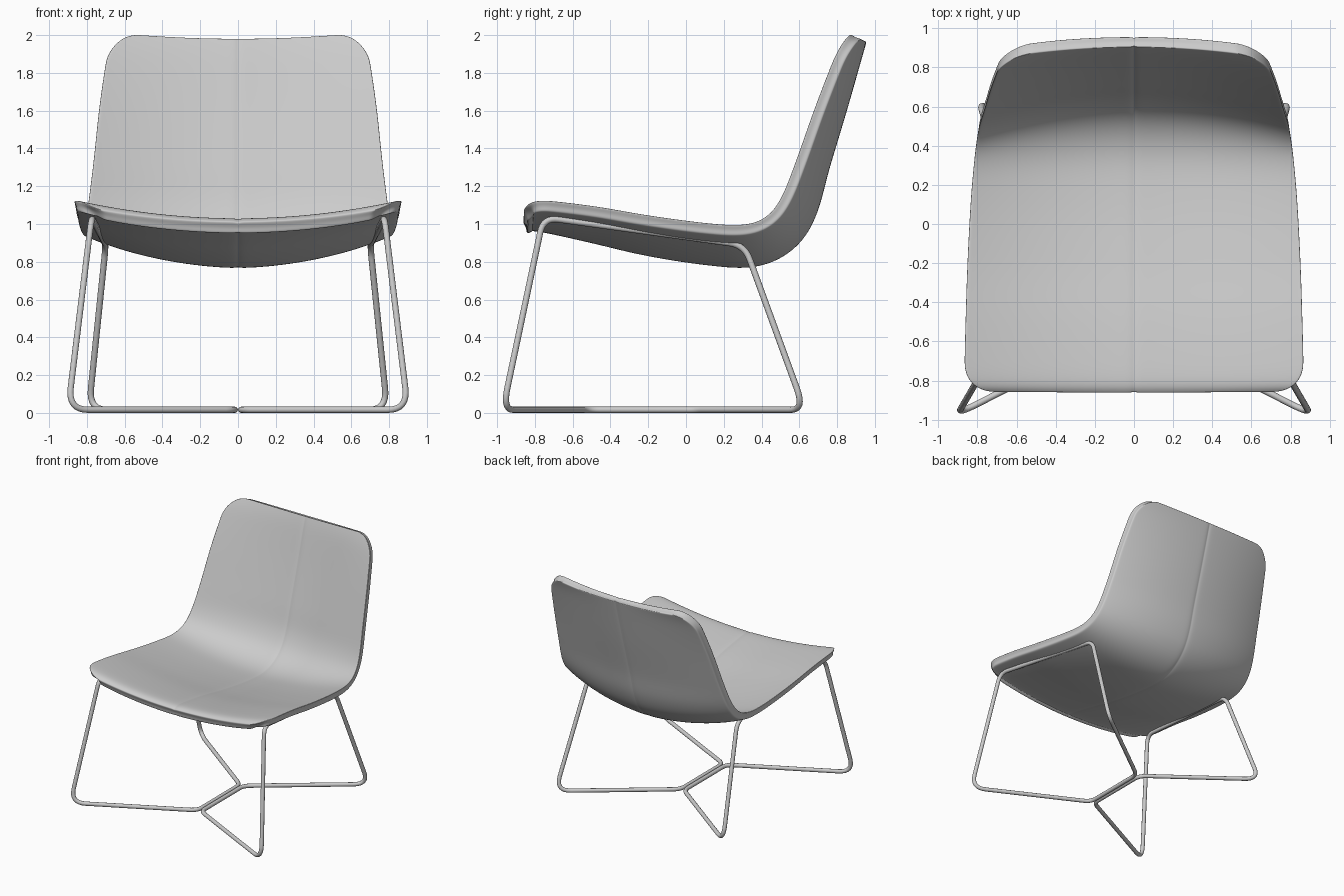
import bpy, bmesh, math
from mathutils import Vector

if "Cube" in bpy.data.objects:
    bpy.data.objects.remove(bpy.data.objects["Cube"])

# Shell stations, front lip to top of back:
# edge y, edge z, centre y, centre z, half width, centre thickness
STATIONS = [
    (-.86, 1.10, -.865, 1.01, .875, .07),
    (-.79, 1.13, -.79, 1.03, .875, .07),
    (-.50, 1.10, -.50, .99, .868, .09),
    (-.20, 1.05, -.20, .93, .858, .10),
    (.10, 1.01, .12, .88, .842, .10),
    (.30, 1.00, .36, .87, .825, .10),
    (.42, 1.04, .53, .94, .81, .085),
    (.50, 1.14, .63, 1.08, .795, .07),
    (.58, 1.34, .70, 1.30, .77, .06),
    (.68, 1.62, .79, 1.60, .74, .06),
    (.79, 1.90, .87, 1.88, .70, .06),
    (.85, 2.02, .905, 1.985, .685, .055),
]
RIM = .062       # thickness at the edge
CORNER = .16     # outline corner radius


def station(t):
    """Catmull-Rom interpolation of the station table."""
    n = len(STATIONS) - 1
    i = max(0, min(n - 1, int(t)))
    f = t - i
    a, b, c, d = (STATIONS[max(0, min(n, i + k))] for k in (-1, 0, 1, 2))
    return [.5 * (2 * q + (r - p) * f + (2 * p - 5 * q + 4 * r - s) * f * f
                  + (3 * q - p - 3 * r + s) * f ** 3)
            for p, q, r, s in zip(a, b, c, d)]


# Arc length lookup along the centre line
N = 440
ts = [(len(STATIONS) - 1) * i / N for i in range(N + 1)]
lens = [0.0]
for a, b in zip(ts, ts[1:]):
    p, q = station(a), station(b)
    lens.append(lens[-1] + math.hypot(q[2] - p[2], q[3] - p[3]))
TOTAL = lens[-1]


def t_at(s):
    for i in range(N):
        if lens[i + 1] >= s:
            return ts[i] + (ts[i + 1] - ts[i]) * (s - lens[i]) / (lens[i + 1] - lens[i])
    return ts[-1]


def surface(x, t):
    ye, ze, yc, zc, w, _ = station(t)
    k = (x / w) ** 2
    return Vector((x, yc + (ye - yc) * k, zc + (ze - zc) * k))


def make_shell():
    half = [.018, .1, .22, .36, .5, .64, .78, .9, .97, 1]
    us = [-u for u in reversed(half)] + [0] + half
    ends = [CORNER * (1 - math.cos(math.radians(a))) for a in (0, 22, 36, 50, 64, 78, 90)]
    span = TOTAL - 2 * CORNER
    ss = ends + [CORNER + span * i / 30 for i in range(1, 30)] + [TOTAL - e for e in reversed(ends)]
    bm = bmesh.new()
    inner, outer = [], []
    for s in ss:
        t = t_at(s)
        st = station(t)
        d = min(s, TOTAL - s)
        cut = CORNER - math.sqrt(max(0, CORNER ** 2 - (CORNER - d) ** 2)) if d < CORNER else 0
        row_i, row_o = [], []
        for u in us:
            x = (st[4] - cut) * u
            p = surface(x, t)
            dx = surface(x + .01, t) - surface(x - .01, t)
            t0, t1 = max(0, t - .02), min(ts[-1], t + .02)
            n = dx.cross(surface(x, t1) - surface(x, t0)).normalized()
            th = RIM + (st[5] - RIM) * (1 - abs(x / st[4]) ** 1.4)
            o = p - n * th
            o.x *= 1 - .035 * abs(u) ** 4
            if u == 0:                      # centre seam
                p -= n * .006
                o += n * .006
            row_i.append(bm.verts.new(p))
            row_o.append(bm.verts.new(o))
        inner.append(row_i)
        outer.append(row_o)
    nv, nu = len(ss), len(us)
    for j in range(nv - 1):
        for i in range(nu - 1):
            for g in (inner, outer):
                bm.faces.new((g[j][i], g[j][i + 1], g[j + 1][i + 1], g[j + 1][i]))
    # Rim with a recessed seam between pad and shell
    loop = ([(0, i) for i in range(nu - 1)] + [(j, nu - 1) for j in range(nv - 1)]
            + [(nv - 1, i) for i in range(nu - 1, 0, -1)] + [(j, 0) for j in range(nv - 1, 0, -1)])
    mids = []
    for j, i in loop:
        a, b = inner[j][i].co, outer[j][i].co
        jj, ii = max(4, min(nv - 5, j)), max(2, min(nu - 3, i))
        mids.append(bm.verts.new((a + b) / 2 + (inner[jj][ii].co - a).normalized() * .012))
    for k in range(len(loop)):
        m = (k + 1) % len(loop)
        for g in (inner, outer):
            a, b = g[loop[k][0]][loop[k][1]], g[loop[m][0]][loop[m][1]]
            bm.faces.new((a, b, mids[m], mids[k]))
    bmesh.ops.recalc_face_normals(bm, faces=bm.faces)
    for f in bm.faces:
        f.smooth = True
    me = bpy.data.meshes.new("seat_shell")
    bm.to_mesh(me)
    bm.free()
    ob = bpy.data.objects.new("seat_shell", me)
    bpy.context.collection.objects.link(ob)
    sub = ob.modifiers.new("smooth", 'SUBSURF')
    sub.levels = sub.render_levels = 2


def fillet_loop(pts):
    """Round the corners of a closed path; each point is (x, y, z, radius)."""
    out = []
    for k, (x, y, z, r) in enumerate(pts):
        c = Vector((x, y, z))
        a = c + (Vector(pts[k - 1][:3]) - c).normalized() * r
        b = c + (Vector(pts[(k + 1) % len(pts)][:3]) - c).normalized() * r
        for i in range(9):
            f = i / 8
            out.append(a * (1 - f) ** 2 + c * 2 * f * (1 - f) + b * f * f)
    return out


def make_frame(name, side):
    r = .0165
    path = fillet_loop([
        (.90, -.97, r, .12), (.775, -.755, 1.035, .08), (.70, .31, .888, .08),
        (.79, .628, r, .12), (r, .05, r, .06), (r, -.52, r, .06)])
    cu = bpy.data.curves.new(name, 'CURVE')
    cu.dimensions = '3D'
    cu.bevel_depth = r
    cu.bevel_resolution = 4
    sp = cu.splines.new('POLY')
    sp.points.add(len(path) - 1)
    for p, co in zip(sp.points, path):
        p.co = (co.x * side, co.y, co.z, 1)
    sp.use_cyclic_u = True
    sp.use_smooth = True
    bpy.context.collection.objects.link(bpy.data.objects.new(name, cu))


make_shell()
# Wire leg loops, one per side
make_frame("leg_loop_right", 1)
make_frame("leg_loop_left", -1)
